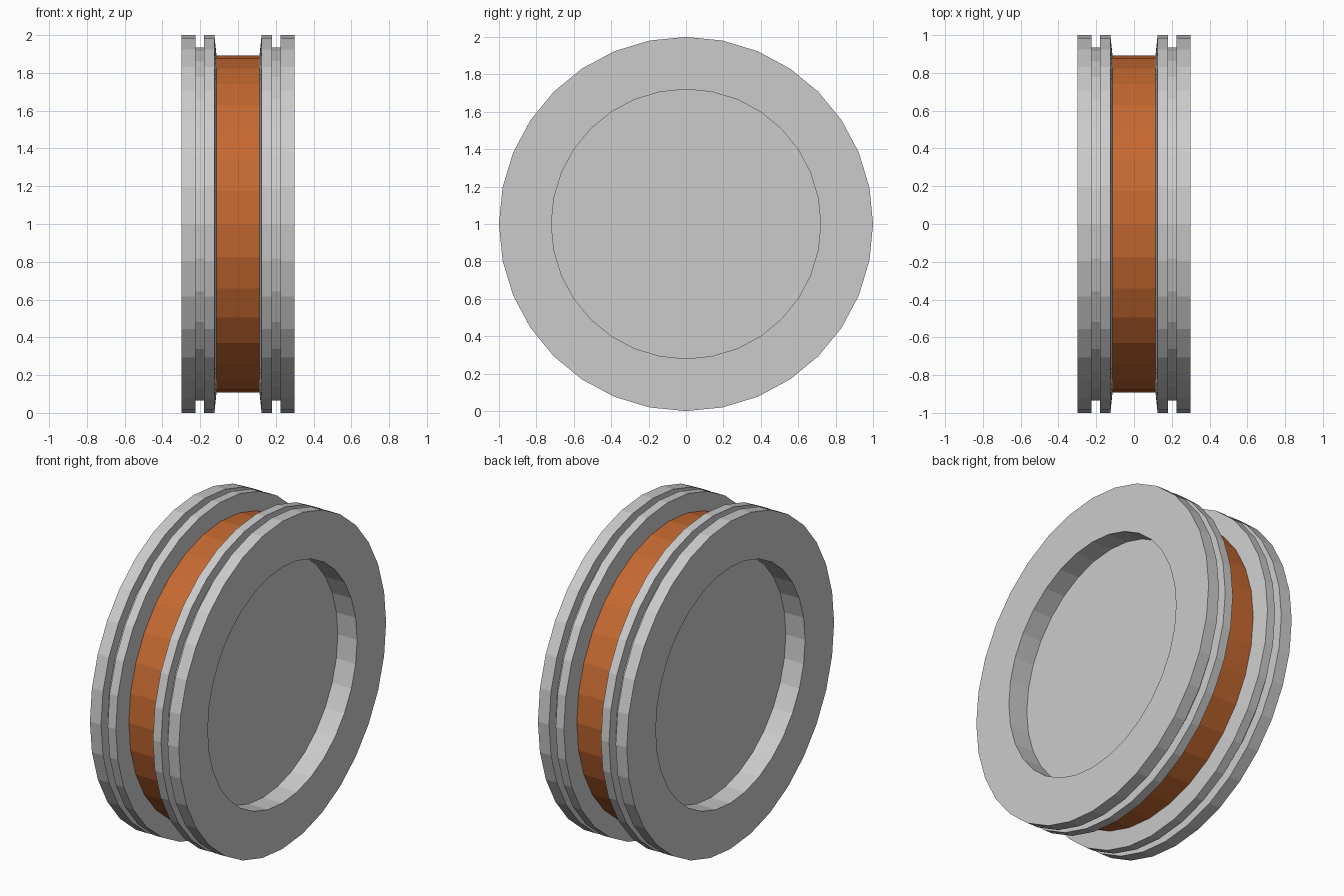
import bpy, bmesh
from math import sin, cos, tau

if "Cube" in bpy.data.objects:
    bpy.data.objects.remove(bpy.data.objects["Cube"])

SIDES = 32


def lathe(name, profile, colour=None):
    """Spin an (x, radius) profile round the wheel's x axis, mirrored to both sides."""
    bm = bmesh.new()
    rings = []
    for x, r in profile:
        if r == 0:
            rings.append([bm.verts.new((x, 0, 0))] * SIDES)
        else:
            rings.append([bm.verts.new((x, r * sin(tau * i / SIDES), r * cos(tau * i / SIDES)))
                          for i in range(SIDES)])
    for a, b in zip(rings, rings[1:]):
        for i in range(SIDES):
            j = (i + 1) % SIDES
            corners = dict.fromkeys((a[i], b[i], b[j], a[j]))
            bm.faces.new(list(corners))
    # Mirror the half across x = 0
    half = bm.verts[:] + bm.edges[:] + bm.faces[:]
    bmesh.ops.mirror(bm, geom=half, axis='X', merge_dist=0.0001)
    bmesh.ops.remove_doubles(bm, verts=bm.verts[:], dist=0.0001)
    # Face normals outwards: a shell facing +x from the axis, mirrored on the other side
    for f in bm.faces:
        f.normal_update()
    mesh = bpy.data.meshes.new(name)
    bmesh.ops.recalc_face_normals(bm, faces=bm.faces[:])
    bm.to_mesh(mesh)
    bm.free()
    obj = bpy.data.objects.new(name, mesh)
    obj.location.z = 1
    bpy.context.collection.objects.link(obj)
    if colour:
        mat = bpy.data.materials.new(name + "_colour")
        mat.diffuse_color = colour
        mat.use_nodes = True
        mat.node_tree.nodes["Principled BSDF"].inputs["Base Color"].default_value = mat.diffuse_color
        mesh.materials.append(mat)
    return obj


# Wheel body: recessed hub face, rim, outer groove, slanted inner flange, core under the band
lathe("wheel_body", [(0.17, 0), (0.17, 0.72), (0.3, 0.72), (0.3, 1), (0.225, 1),
                     (0.225, 0.935), (0.18, 0.935), (0.18, 1), (0.125, 1),
                     (0.113, 0.885), (0, 0.885)])

# Coloured band in the channel
lathe("centre_band", [(0.113, 0.885), (0.113, 0.892), (0, 0.892)], (0.56, 0.14, 0.03, 1))
